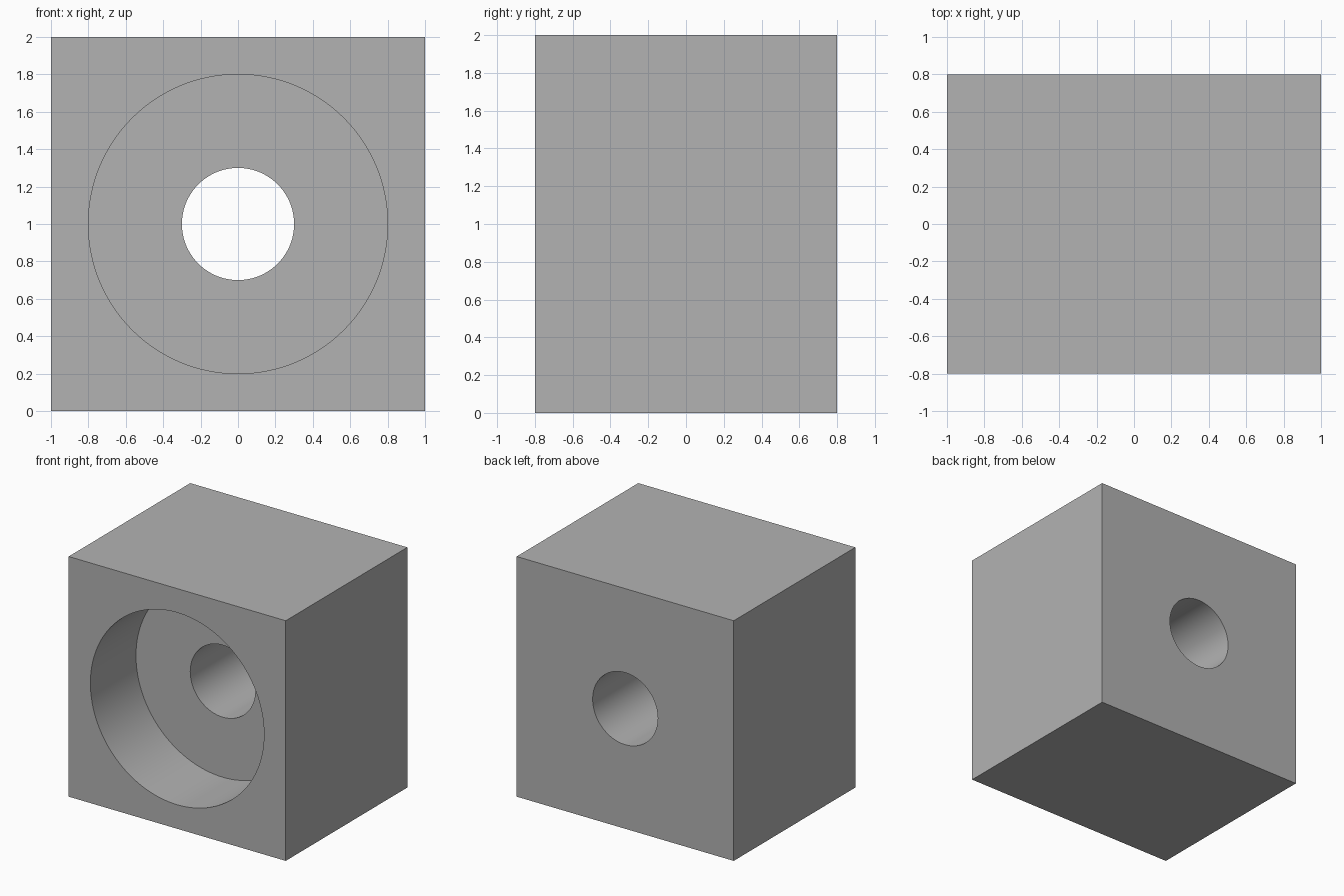
import bpy
import math

cube = bpy.data.objects.get("Cube")
if cube:
    bpy.data.objects.remove(cube, do_unlink=True)

WIDTH, DEPTH, HEIGHT = 2.0, 1.6, 2.0
FRONT, BACK = -DEPTH / 2, DEPTH / 2
BORE_DEPTH = 0.6

# Single plain grey
grey = bpy.data.materials.new("plain grey")
grey.use_nodes = True
colour = (0.448, 0.448, 0.448, 1)
grey.diffuse_color = colour
grey.node_tree.nodes["Principled BSDF"].inputs["Base Color"].default_value = colour

# Block body
bpy.ops.mesh.primitive_cube_add(size=1, location=(0, 0, HEIGHT / 2))
block = bpy.context.object
block.name = "counterbored_block"
block.scale = (WIDTH, DEPTH, HEIGHT)
bpy.ops.object.transform_apply(location=False, rotation=False, scale=True)
block.data.materials.append(grey)


def drill(name, radius, y_start, y_end):
    """Cut a round hole along y through the block."""
    bpy.ops.mesh.primitive_cylinder_add(
        vertices=128, radius=radius, depth=y_end - y_start,
        location=(0, (y_start + y_end) / 2, HEIGHT / 2),
        rotation=(math.pi / 2, 0, 0))
    cutter = bpy.context.object
    cutter.name = name
    cutter.hide_render = True
    cutter.data.materials.append(grey)
    cut = block.modifiers.new(name, "BOOLEAN")
    cut.operation = "DIFFERENCE"
    cut.solver = "EXACT"
    cut.object = cutter
    bpy.context.view_layer.objects.active = block
    bpy.ops.object.modifier_apply(modifier=cut.name)
    bpy.data.objects.remove(cutter, do_unlink=True)


# Wide recess in the front, narrow hole right through
drill("front_recess_cutter", 0.8, FRONT - 0.2, FRONT + BORE_DEPTH)
drill("through_hole_cutter", 0.3, FRONT - 0.2, BACK + 0.2)

# Smooth bore walls with sharp rims
bpy.ops.object.select_all(action="DESELECT")
block.select_set(True)
bpy.context.view_layer.objects.active = block
bpy.ops.object.shade_smooth_by_angle(angle=math.radians(30))
